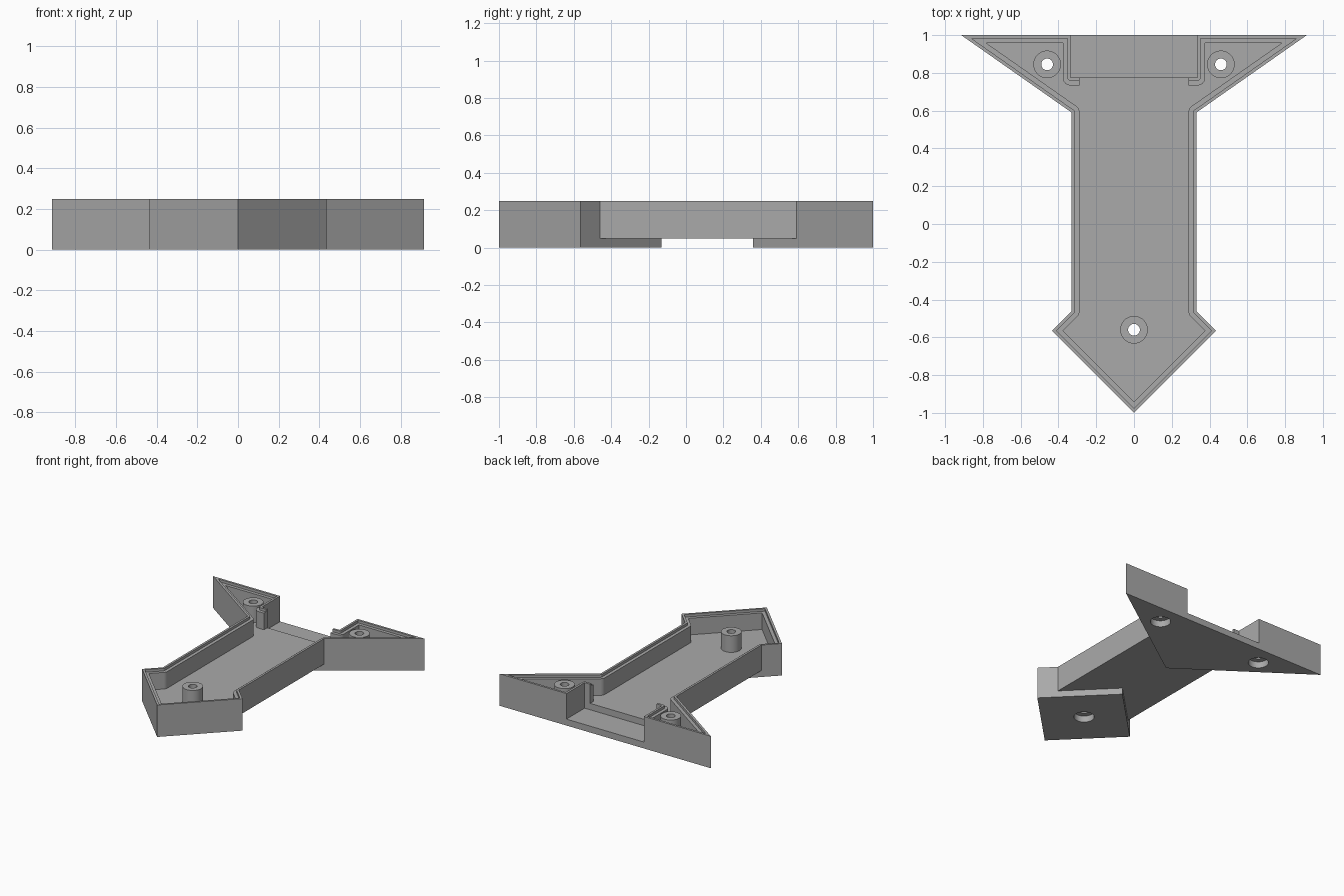
import bpy, bmesh, math
from mathutils import Vector

cube = bpy.data.objects.get("Cube")
if cube:
    bpy.data.objects.remove(cube, do_unlink=True)

grey = bpy.data.materials.new("plain grey")
grey.use_nodes = True
grey.diffuse_color = (0.4, 0.4, 0.4, 1)
grey.node_tree.nodes["Principled BSDF"].inputs["Base Color"].default_value = grey.diffuse_color


def prism(name, points, z0, z1):
    """Extrude a flat outline between two heights."""
    bm = bmesh.new()
    face = bm.faces.new([bm.verts.new((x, y, z0)) for x, y in points])
    up = bmesh.ops.extrude_face_region(bm, geom=[face])["geom"]
    verts = [v for v in up if isinstance(v, bmesh.types.BMVert)]
    bmesh.ops.translate(bm, vec=(0, 0, z1 - z0), verts=verts)
    bmesh.ops.recalc_face_normals(bm, faces=bm.faces)
    mesh = bpy.data.meshes.new(name)
    bm.to_mesh(mesh)
    bm.free()
    mesh.materials.append(grey)
    obj = bpy.data.objects.new(name, mesh)
    bpy.context.collection.objects.link(obj)
    return obj


def box(name, half_x, y0, y1, z0, z1):
    return prism(name, [(-half_x, y0), (half_x, y0), (half_x, y1), (-half_x, y1)], z0, z1)


def disc(name, center, r, z0, z1, n=40):
    cx, cy = center
    ring = [(cx + r * math.cos(math.tau * i / n), cy + r * math.sin(math.tau * i / n)) for i in range(n)]
    return prism(name, ring, z0, z1)


def mirrored(half):
    """Complete a right-hand outline with its reflection."""
    return half + [(-x, y) for x, y in reversed(half) if x > 0]


def inset(points, d):
    """Move a counter-clockwise outline inwards, rounding its inside corners."""
    result = []
    for i, p in enumerate(points):
        p = Vector(p)
        a = (p - Vector(points[i - 1])).normalized()
        b = (Vector(points[(i + 1) % len(points)]) - p).normalized()
        na, nb = Vector((-a.y, a.x)), Vector((-b.y, b.x))
        if a.x * b.y - a.y * b.x < 0:
            steps = 6
            for k in range(steps + 1):
                n = na.lerp(nb, k / steps).normalized()
                result.append(tuple(p + n * d))
        else:
            result.append(tuple(p + (na + nb) * (d / (1 + na.dot(nb)))))
    return result


def combine(target, tool, operation="DIFFERENCE"):
    tool.hide_render = True
    mod = target.modifiers.new("combine", "BOOLEAN")
    mod.operation, mod.solver, mod.object = operation, "EXACT", tool
    bpy.context.view_layer.objects.active = target
    bpy.ops.object.modifier_apply(modifier=mod.name)
    bpy.data.objects.remove(tool, do_unlink=True)


TOP, FLOOR, STEP, LEDGE = 0.25, 0.10, 0.05, 0.23

# Arrow-shaped block
side = [(0, -1), (0.435, -0.565), (0.33, -0.46), (0.33, 0.59), (0.915, 1)]
tray = prism("arrow_tray", mirrored(side), 0, TOP)

# Hollow interior and the ledge for a lid, following the rim and the rear notch
rim = mirrored(side + [(0.335, 1), (0.335, 0.775)])
combine(tray, prism("cavity_cutter", inset(rim, 0.042), FLOOR, 0.4))
combine(tray, prism("ledge_cutter", inset(rim, 0.017), LEDGE, 0.4))

# Rear notch and the opening into the interior
combine(tray, box("notch_cutter", 0.335, 0.775, 1.1, STEP, 0.4))
combine(tray, box("opening_cutter", 0.288, 0.70, 0.80, FLOOR, 0.4))

# Raised underside between the front diamond and the rear triangle
under = mirrored([(0, -0.13), (0.33, -0.46), (0.4, -0.4), (0.4, 0.5), (0.33, 0.59), (0, 0.359)])
combine(tray, prism("underside_cutter", under, -0.1, STEP))

# Screw posts with through holes and recesses underneath
for spot in [(0, -0.56), (0.46, 0.845), (-0.46, 0.845)]:
    combine(tray, disc("screw_post", spot, 0.073, 0.08, LEDGE), "UNION")
    combine(tray, disc("screw_hole", spot, 0.031, -0.1, 0.4))
    combine(tray, disc("screw_recess", spot, 0.073, -0.1, 0.05))

# Smooth the round parts, keep the edges crisp
bpy.ops.object.select_all(action="DESELECT")
tray.select_set(True)
bpy.context.view_layer.objects.active = tray
bpy.ops.object.shade_smooth_by_angle(angle=math.radians(25))
